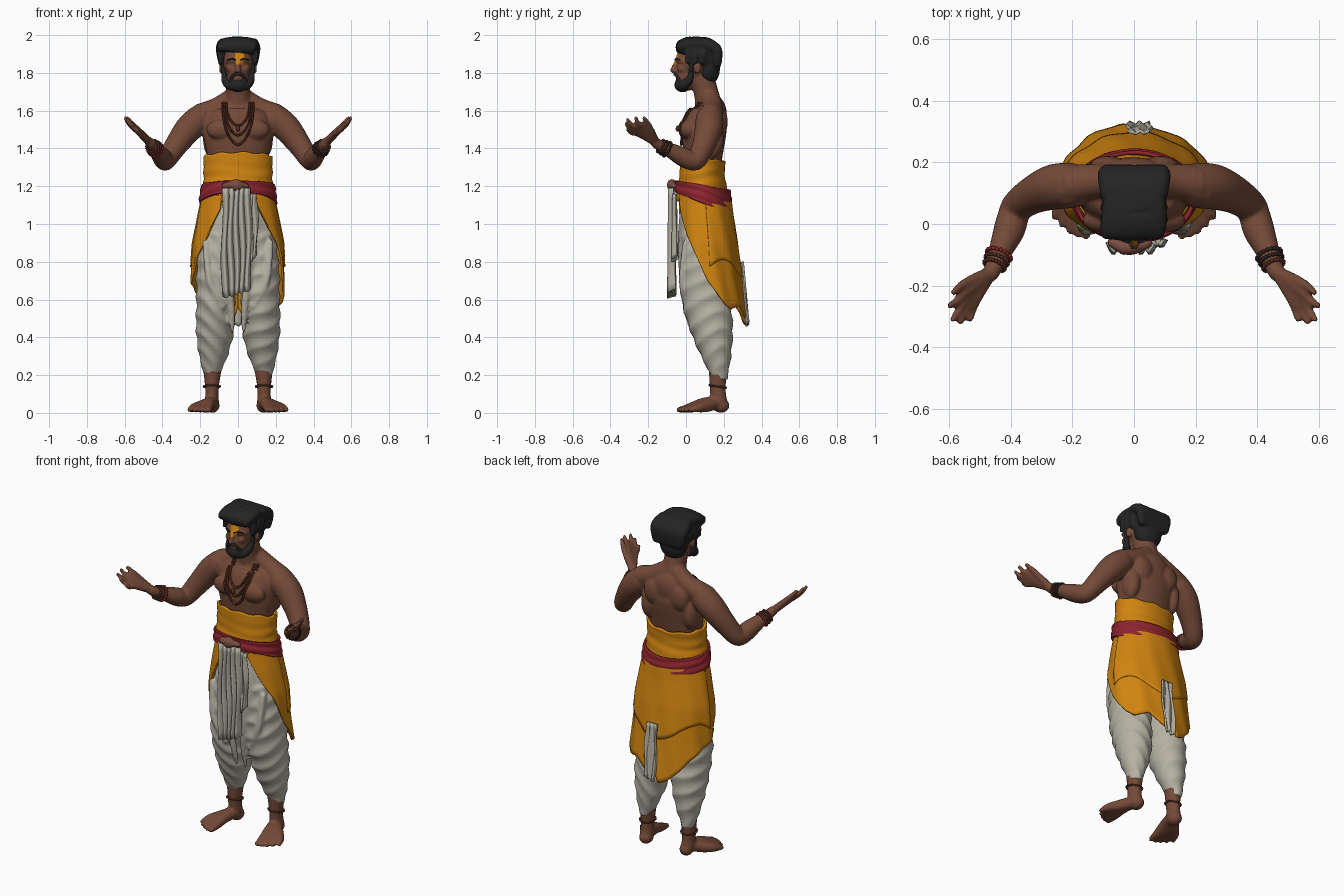
import bpy, bmesh, math
from mathutils import Vector, Matrix
from mathutils.bvhtree import BVHTree

if "Cube" in bpy.data.objects:
    bpy.data.objects.remove(bpy.data.objects["Cube"])

def material(name, *rgb):
    m = bpy.data.materials.new(name)
    m.diffuse_color = [((c / 255 + 0.055) / 1.055) ** 2.4 for c in rgb] + [1]
    m.use_nodes = True
    m.node_tree.nodes["Principled BSDF"].inputs["Base Color"].default_value = m.diffuse_color
    return m

SKIN = material("brown_skin", 116, 74, 56)
HAIR = material("black_hair", 36, 36, 37)
ORANGE = material("orange_cloth", 208, 132, 16)
RED = material("red_cloth", 142, 36, 46)
WHITE = material("white_cloth", 182, 178, 164)
BEAD = material("brown_beads", 88, 46, 34)
DARK = material("dark_beads", 52, 38, 34)
KNOT = material("knot_brown", 122, 78, 66)

def finish(bm, name, mat, voxel=0, smooth=0, thick=0):
    """Turn a bmesh into an object, optionally fused by voxels, smoothed or thickened."""
    bmesh.ops.recalc_face_normals(bm, faces=bm.faces)
    me = bpy.data.meshes.new(name)
    bm.to_mesh(me)
    bm.free()
    ob = bpy.data.objects.new(name, me)
    bpy.context.collection.objects.link(ob)
    if voxel:
        m = ob.modifiers.new("fuse", 'REMESH')
        m.mode, m.voxel_size = 'VOXEL', voxel
    if smooth:
        m = ob.modifiers.new("smooth", 'SMOOTH')
        m.factor, m.iterations = 0.5, smooth
    if thick:
        m = ob.modifiers.new("thickness", 'SOLIDIFY')
        m.thickness, m.offset = thick, 0
    dg = bpy.context.evaluated_depsgraph_get()
    new = bpy.data.meshes.new_from_object(ob.evaluated_get(dg))
    ob.modifiers.clear()
    ob.data = new
    bpy.data.meshes.remove(me)
    new.materials.clear()
    new.materials.append(mat)
    for p in new.polygons:
        p.use_smooth, p.material_index = True, 0
    return ob

def ball(bm, c, r, sub=3):
    r = (r, r, r) if isinstance(r, (int, float)) else r
    bmesh.ops.create_icosphere(bm, subdivisions=sub, radius=1,
                               matrix=Matrix.Translation(c) @ Matrix.Diagonal((*r, 1)))

def spline(pts, k):
    P, out = [pts[0], *pts, pts[-1]], []
    for i in range(len(pts) - 1):
        for j in range(k):
            t = j / k
            out.append([0.5 * (2 * b + (c - a) * t + (2 * a - 5 * b + 4 * c - d) * t * t
                               + (3 * b - a - 3 * c + d) * t ** 3) for a, b, c, d in zip(*P[i:i + 4])])
    return out + [list(pts[-1])]

def tube(bm, pts, s=1, ref=(0, 1, 0), n=20, k=6, fold=None, rounded=True):
    """Smooth tube through (x, y, z, rx[, ry]); s=-1 mirrors it in x."""
    pts = [(p[0] * s, p[1], p[2], p[3], p[-1]) for p in pts]
    path, rings = spline(pts, k), []
    for i, p in enumerate(path):
        c = Vector(p[:3])
        t = (Vector(path[min(i + 1, len(path) - 1)][:3]) - Vector(path[max(i - 1, 0)][:3])).normalized()
        u = Vector(ref).cross(t).normalized()
        w = t.cross(u)
        ring = []
        for j in range(n):
            a = 2 * math.pi * j / n
            f = fold(a, c.z) if fold else 1
            ring.append(bm.verts.new(c + (u * p[3] * math.cos(a) + w * p[4] * math.sin(a)) * f))
        rings.append(ring)
    for A, B in zip(rings, rings[1:]):
        for j in range(n):
            bm.faces.new((A[j], A[(j + 1) % n], B[(j + 1) % n], B[j]))
    bm.faces.new(rings[0][::-1])
    bm.faces.new(rings[-1])
    if rounded:
        for p in (pts[0], pts[-1]):
            ball(bm, p[:3], p[3], 2)

def table(tab, x):
    for a, b in zip(tab, tab[1:]):
        if x <= b[0]:
            t = max(0, (x - a[0]) / (b[0] - a[0]))
            return [p + (q - p) * t for p, q in zip(a[1:], b[1:])]
    return tab[-1][1:]

def shell(name, mat, a0, a1, top, bot, section, fold, thick=0.012, n=80, m=24):
    """Wrapped cloth: angle 0 is the front, section gives (z, rx, cy, ry)."""
    bm, g = bmesh.new(), []
    for i in range(n + 1):
        a = math.radians(a0 + (a1 - a0) * i / n)
        col = []
        for j in range(m + 1):
            z = top(a) + (bot(a) - top(a)) * j / m
            rx, cy, ry = table(section, z)
            f = 1 + fold(a, z)
            col.append(bm.verts.new((rx * f * math.sin(a), cy - ry * f * math.cos(a), z)))
        g.append(col)
    for A, B in zip(g, g[1:]):
        for j in range(m):
            bm.faces.new((A[j], A[j + 1], B[j + 1], B[j]))
    bmesh.ops.remove_doubles(bm, verts=bm.verts, dist=1e-5)
    return finish(bm, name, mat, thick=thick)

def strip(name, x0, x1, top, y0, y1, bot0, bot1, pleats, depth):
    """Hanging pleated strip, bottom edge from bot0 (left) to bot1 (right)."""
    bm, n, m, g = bmesh.new(), 40, 14, []
    for i in range(n + 1):
        u = i / n
        tri = abs((u * pleats) % 1 * 2 - 1) - 0.5
        bot = bot0 + (bot1 - bot0) * u + 0.015 * tri
        g.append([bm.verts.new((x0 + (x1 - x0) * u + 0.006 * math.sin(j * .5 + u * 5),
                                y0 + (y1 - y0) * j / m + depth * tri * (.6 + .4 * j / m),
                                top + (bot - top) * j / m)) for j in range(m + 1)])
    for A, B in zip(g, g[1:]):
        for j in range(m):
            bm.faces.new((A[j], A[j + 1], B[j + 1], B[j]))
    return finish(bm, name, WHITE, thick=0.01)

# Body: torso, neck, head, limbs fused into one skin
bm = bmesh.new()
tube(bm, [(0, .09, 1.1, .15, .1), (0, .085, 1.25, .152, .092), (0, .09, 1.36, .163, .103),
          (0, .095, 1.46, .182, .115), (0, .105, 1.54, .18, .113), (0, .125, 1.6, .14, .092),
          (0, .12, 1.65, .08, .07)], n=40, rounded=False)
tube(bm, [(0, .125, 1.6, .078), (0, .11, 1.68, .066), (0, .085, 1.78, .064)])
ball(bm, (0, .06, 1.865), (.085, .115, .112))
ball(bm, (0, .01, 1.785), (.06, .066, .08))
tube(bm, [(0, -.05, 1.865, .009), (0, -.063, 1.835, .012), (0, -.071, 1.812, .014)])
for s in (1, -1):
    ball(bm, (s * .085, .012, 1.5), (.083, .042, .055))            # chest
    ball(bm, (s * .14, .14, 1.45), (.045, .06, .1))                # side of back
    ball(bm, (s * .085, .185, 1.54), (.06, .036, .075))            # shoulder blade
    ball(bm, (s * .089, .06, 1.825), (.011, .02, .032))            # ear
    ball(bm, (s * .038, -.02, 1.822), (.026, .028, .022))          # cheek
    ball(bm, (s * .013, -.06, 1.811), (.009, .01, .008))           # nostril
    tube(bm, [(.008, -.048, 1.862, .011), (.035, -.042, 1.868, .011), (.062, -.018, 1.86, .01)], s)
    tube(bm, [(.03, .13, 1.67, .05), (.11, .14, 1.615, .055), (.2, .13, 1.575, .062)], s)
    tube(bm, [(.2, .125, 1.56, .074), (.26, .12, 1.505, .074), (.325, .095, 1.42, .062),
              (.375, .06, 1.345, .053), (.39, .03, 1.335, .051), (.405, -.02, 1.357, .051),
              (.43, -.08, 1.388, .04), (.45, -.13, 1.412, .03), (.465, -.16, 1.43, .028)], s, (1, 0, 0))
    # fingers run from the wrist so that they also make the palm
    for kn, tip in (((.548, -.222, 1.515), (.597, -.265, 1.56)), ((.543, -.24, 1.503), (.588, -.31, 1.552)),
                    ((.53, -.25, 1.49), (.563, -.318, 1.53)), ((.514, -.25, 1.476), (.532, -.31, 1.502))):
        mid = [(a + b) / 2 for a, b in zip(kn, tip)]
        tube(bm, [(.47, -.165, 1.435, .022), (*kn, .0165), (mid[0] + .004, mid[1] - .008, mid[2] - .006, .0135),
                  (*tip, .0105)], s, (1, 0, 0), 12)
    tube(bm, [(.48, -.165, 1.445, .022), (.525, -.182, 1.49, .018), (.56, -.2, 1.53, .014),
              (.585, -.222, 1.56, .011)], s, (1, 0, 0), 12)
    # lower leg and foot
    tube(bm, [(.13, .15, .42, .06), (.135, .168, .26, .052), (.138, .168, .13, .036, .042),
              (.138, .175, .05, .038, .045)], s)
    ball(bm, (s * .135, .185, .038), (.038, .045, .038))
    for i in range(5):
        t = i / 4
        tube(bm, [(.135, .165, .055, .034), (.15 + .04 * t, .09 + .02 * t, .048 - .012 * t, .032),
                  (.155 + .08 * t, .015 + .05 * t, .026, .024),
                  (.155 + .104 * t, -.036 + .06 * t * t, .016, .015 - .004 * t)], s, (1, 0, 0), 14)
body = finish(bm, "body", SKIN, 0.008, 2)
body.data.materials.append(ORANGE)
for v in body.data.vertices:
    v.co.z = max(0, v.co.z)
for p in body.data.polygons:                                      # painted forehead mark
    c = p.center
    if abs(c.x - .008) < .024 - .15 * abs(c.z - 1.885) and 1.845 < c.z < 1.92 and c.y < 0:
        p.material_index = 1

# Hair
bm = bmesh.new()
ball(bm, (0, .088, 1.892), (.1, .104, .1))
ball(bm, (0, .118, 1.82), (.083, .062, .085))
for i in range(8):
    x = -.08 + i * .023
    tube(bm, [(x * .8, .12, 1.955, .03), (x, .03, 1.968 - 2 * x * x, .027),
              (x - .006, -.028, 1.95 - 2 * x * x, .024), (x - .018, -.04 + 4 * x * x, 1.918 - x * .1, .014)])
    tube(bm, [(x, .1, 1.955, .03), (x * 1.1, .16, 1.925, .03), (x, .165, 1.85, .024)])
for s in (1, -1):
    for y in (.02, .06, .1):
        tube(bm, [(.07, y, 1.94, .028), (.09, y - .005, 1.9, .02), (.092, y - .012, 1.856, .012)], s)
    tube(bm, [(.083, .03, 1.87, .014), (.08, .028, 1.83, .012), (.074, .024, 1.78, .014)], s)
finish(bm, "hair", HAIR, 0.009, 1)

# Beard, moustache and eyebrows
bm = bmesh.new()
ball(bm, (0, -.018, 1.737), (.05, .044, .04))
for s in (1, -1):
    tube(bm, [(.077, .03, 1.8, .011), (.066, .015, 1.76, .022), (.04, -.015, 1.733, .026),
              (0, -.03, 1.73, .024)], s)
    tube(bm, [(0, -.062, 1.793, .008), (.025, -.052, 1.788, .009), (.038, -.036, 1.76, .011)], s)
    tube(bm, [(.012, -.058, 1.868, .005), (.035, -.053, 1.874, .006), (.062, -.027, 1.866, .005)], s)
finish(bm, "beard", HAIR, 0.006, 1)

# Lower garment: hips and draped legs
def swags(sign):
    return lambda a, z: 1 + .05 * (1 - 2 * abs(math.sin(z * 34 + 1.9 * sign * math.cos(a) + .7 * math.sin(2 * a))))
bm = bmesh.new()
tube(bm, [(0, .09, 1.17, .15, .11), (0, .095, 1.0, .192, .133), (0, .1, .85, .207, .142), (0, .105, .74, .195, .132),
          (0, .105, .68, .16, .1)], n=60, rounded=False, fold=lambda a, z: 1 + .012 * math.sin(14 * a + 12 * z))
for s in (1, -1):
    tube(bm, [(.1, .1, .95, .1, .12), (.112, .102, .75, .108, .13), (.118, .108, .6, .104, .13),
              (.123, .14, .43, .1, .11), (.132, .163, .3, .075, .078), (.14, .175, .21, .045, .05),
              (.14, .175, .175, .038, .044)], s, n=64, k=14, fold=swags(s), rounded=False)
    tube(bm, [(.07, -.02, .9, .02), (.05, -.015, .7, .022), (.035, .005, .55, .018), (.03, .03, .43, .01)], s)
    tube(bm, [(.17, .0, .9, .018), (.15, -.02, .7, .018), (.08, .0, .56, .014)], s)
finish(bm, "draped_trousers", WHITE, 0.010, 1)

# Orange waist wrap, red sash and overskirt
shell("waist_wrap", ORANGE, -180, 180, lambda a: 1.355 + .025 * math.cos(a) + .004 * math.sin(9 * a), lambda a: 1.12,
      [(1.12, .185, .09, .135), (1.22, .178, .085, .12), (1.27, .176, .085, .112), (1.38, .178, .092, .118)],
      lambda a, z: .018 * math.sin(z * 95 + 1.2 * math.sin(2 * a)) * max(0, 1 - abs(z - 1.24) * 8))
shell("red_sash", RED, -180, 180, lambda a: 1.205 + .025 * math.cos(a), lambda a: 1.11 + .058 * math.cos(a),
      [(1.05, .205, .09, .147), (1.13, .2, .09, .147), (1.18, .193, .087, .142), (1.24, .186, .085, .135)],
      lambda a, z: .014 * math.sin(z * 150 - 8 * math.cos(a) + math.sin(3 * a)))
HEM = [(-180, .56), (-172, .46), (-160, .48), (-130, .6), (-110, .66), (-90, .69), (-70, .8), (-50, .9),
       (-28, 1.08), (28, 1.12), (48, .98), (65, .88), (90, .7), (115, .58), (128, .55), (150, .57),
       (172, .5), (180, .56)]
SKIRT = [(.45, .258, .135, .187), (.55, .252, .128, .183), (.7, .242, .114, .177), (.9, .232, .105, .162),
         (1.05, .205, .095, .147), (1.16, .182, .092, .137)]
drape = lambda a, z: .016 * math.sin(11 * a + 9 * z) * min(1, (1.2 - z) * 2.5)
hem = lambda a: table(HEM, math.degrees(a))[0]
shell("overskirt_left", ORANGE, -180, -28, lambda a: 1.15, hem, SKIRT, drape, n=60)
shell("overskirt_right", ORANGE, 28, 180, lambda a: 1.15, hem, SKIRT, drape, n=60)
shell("overskirt_upper_layer", ORANGE, 95, 265, lambda a: 1.14, lambda a: .76 + .05 * math.cos(3 * a), SKIRT,
      lambda a, z: .035 + drape(a, z), 0.008, 60, 16)

# Hanging cloth strips
strip("front_pleats", -.082, .068, 1.19, -.078, -.075, .61, .65, 5, .04)
strip("front_side_strip", .055, .1, 1.16, -.06, -.06, .8, .83, 2, .025)
strip("back_strip", -.02, .055, .8, .298, .325, .46, .48, 2, .012)

# Sash knot
bm = bmesh.new()
ball(bm, (-.01, -.075, 1.205), (.036, .026, .034))
tube(bm, [(-.07, -.058, 1.2, .018), (-.02, -.08, 1.21, .022), (.045, -.062, 1.2, .016)], ref=(0, 0, 1))
finish(bm, "sash_knot", KNOT, 0.008, 2)

# Bead necklaces laid on the chest
tree = BVHTree.FromObject(body, bpy.context.evaluated_depsgraph_get())
bm = bmesh.new()
for w, low in ((.062, 1.52), (.072, 1.47), (.082, 1.42)):
    n = int(50 + (1.52 - low) * 200)
    for i in range(n + 1):
        t = 2 * i / n - 1
        x, z = w * math.sin(math.pi / 2 * t), low + (1.64 - low) * abs(t) ** 1.7
        hit = tree.ray_cast(Vector((x, -1, z)), Vector((0, 1, 0)))[0]
        if hit:
            ball(bm, (x, hit.y - .007, z), .0075, 1)
ball(bm, (0, -.045, 1.505), (.012, .01, .016), 2)
finish(bm, "necklaces", BEAD)

# Bracelets and anklets
def bead_ring(name, mat, c, axis, R, r=.008, n=20):
    bm = bmesh.new()
    q = Vector(axis).to_track_quat('Z', 'Y')
    for i in range(n):
        a = 2 * math.pi * i / n
        ball(bm, Vector(c) + q @ Vector((R * math.cos(a), R * math.sin(a), 0)), r, 1)
    finish(bm, name, mat)
for s, side, mats in ((1, "left", (DARK, DARK, BEAD)), (-1, "right", (RED, BEAD, BEAD))):
    for i, m in enumerate(mats):
        bead_ring(f"bracelet_{side}_{i}", m, (s * (.438 + .007 * i), -.1 - .017 * i, 1.396 + .008 * i),
                  (s * .3, -.8, .4), .041 - .003 * i)
    bead_ring(f"anklet_{side}", BEAD, (s * .138, .168, .14), (0, .15, 1), .043, .007)
